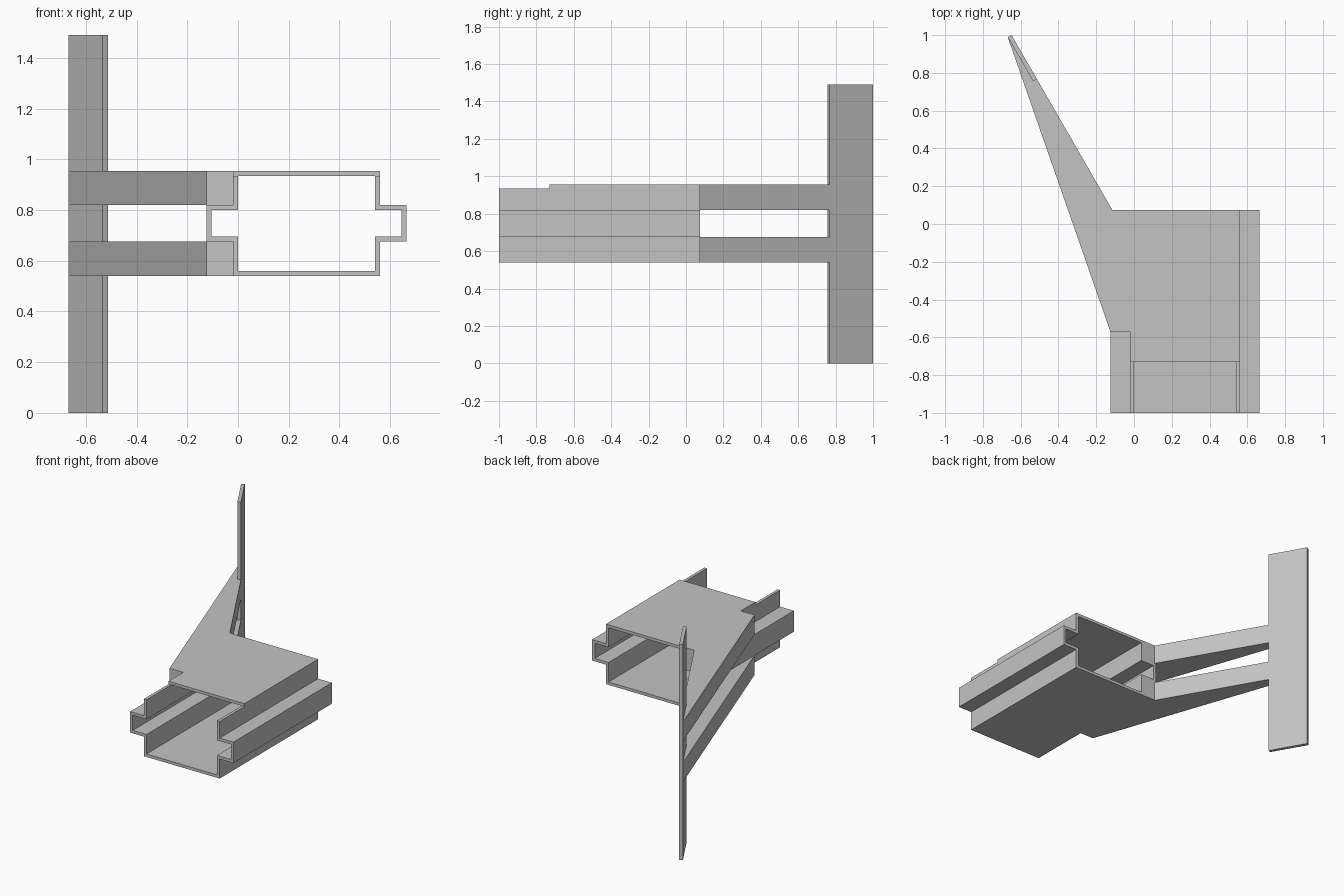
import bpy
import bmesh
from mathutils import Vector

cube = bpy.data.objects.get("Cube")
if cube:
    bpy.data.objects.remove(cube, do_unlink=True)

grey = bpy.data.materials.new("light grey")
grey.use_nodes = True
grey.diffuse_color = (0.55, 0.55, 0.55, 1)
grey.node_tree.nodes["Principled BSDF"].inputs["Base Color"].default_value = grey.diffuse_color

BACK, FRONT = 0.075, -1.0
WALL = 0.02


def prism(name, outline, start, end, axis="Z"):
    """Extrude a flat outline along Z, or an x-z outline along Y."""
    def place(p, d):
        return (p[0], p[1], d) if axis == "Z" else (p[0], d, p[1])
    bm = bmesh.new()
    face = bm.faces.new([bm.verts.new(place(p, start)) for p in outline])
    moved = bmesh.ops.extrude_face_region(bm, geom=[face])["geom"]
    shift = Vector(place((0, 0), end - start))
    bmesh.ops.translate(bm, vec=shift, verts=[g for g in moved if isinstance(g, bmesh.types.BMVert)])
    bmesh.ops.recalc_face_normals(bm, faces=bm.faces)
    mesh = bpy.data.meshes.new(name)
    bm.to_mesh(mesh)
    bm.free()
    mesh.materials.append(grey)
    obj = bpy.data.objects.new(name, mesh)
    bpy.context.collection.objects.link(obj)
    return obj


def combine(target, tool, operation):
    """Apply a boolean and discard the tool."""
    tool.hide_render = True
    mod = target.modifiers.new(operation, "BOOLEAN")
    mod.object, mod.operation, mod.solver = tool, operation, "EXACT"
    bpy.context.view_layer.objects.active = target
    bpy.ops.object.modifier_apply(modifier=mod.name)
    bpy.data.objects.remove(tool, do_unlink=True)


def section(inset):
    """Box cross-section with a rail channel on each side."""
    centre, z_mid = 0.27, 0.7475
    half, rail = 0.29 - inset, 0.395 - inset
    high, rail_high = 0.2075 - inset, 0.0725 - inset
    quarter = [(half, high), (half, rail_high), (rail, rail_high)]
    right = quarter + [(x, -z) for x, z in reversed(quarter)]
    left = [(-x, -z) for x, z in right]
    return [(centre + x, z_mid + z) for x, z in right + left]


# Hollow sleeve with its roof cut back at the front
sleeve = prism("sleeve_bracket", section(0), FRONT, BACK, "Y")
combine(sleeve, prism("bore_cutter", section(WALL), FRONT - 0.1, BACK + 0.1, "Y"), "DIFFERENCE")
roof = [(-0.1, 0.935), (0.7, 0.935), (0.7, 1.1), (-0.1, 1.1)]
combine(sleeve, prism("roof_cutter", roof, FRONT - 0.1, -0.73, "Y"), "DIFFERENCE")

# Two tapered arms reaching back to the upright plate
root, tip = Vector((-0.115, BACK)), Vector((-0.648, 1.0))
thickness = Vector((-0.02, -0.0115))
arm = [(-0.01, -0.57), (-0.125, -0.57), tip + thickness, tip, root, (-0.01, BACK)]
for low, high in ((0.54, 0.675), (0.82, 0.955)):
    combine(sleeve, prism("arm", arm, low, high), "UNION")

# Upright plate flush with the outer edge of the arms
near = tip.lerp(root, 0.252)
plate = [tip, near, near + thickness, tip + thickness]
combine(sleeve, prism("upright_plate", plate, 0, 1.49), "UNION")
